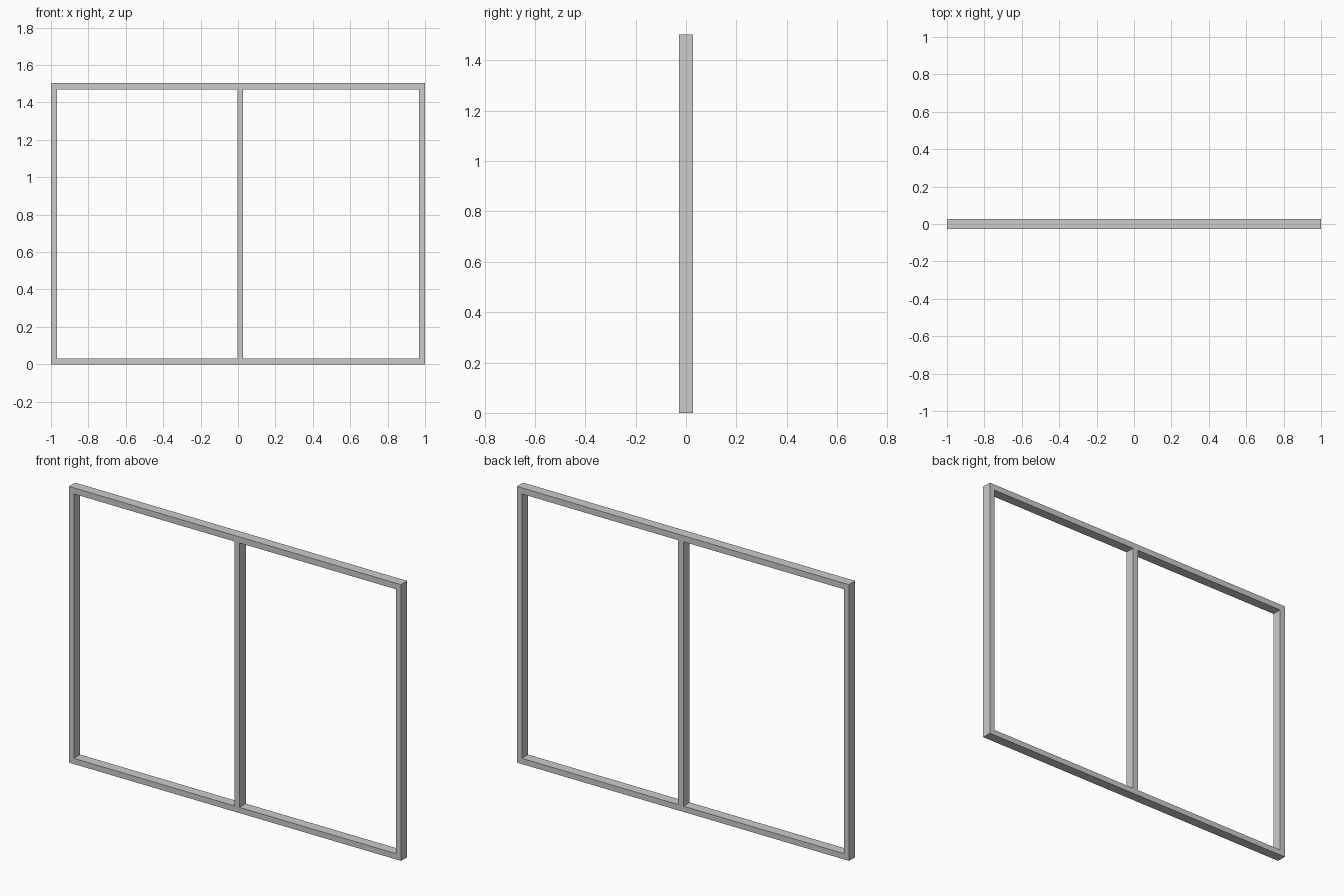
import bpy

if "Cube" in bpy.data.objects:
    bpy.data.objects.remove(bpy.data.objects["Cube"])

HALF_W, HEIGHT, DEPTH = 1.0, 1.503, 0.054
T = 0.031          # bar thickness
T_TOP = 0.033      # top rail thickness


def bar(name, x0, x1, z0, z1):
    """Box spanning the given front-view rectangle, full frame depth."""
    bpy.ops.mesh.primitive_cube_add(size=1, location=((x0 + x1) / 2, 0, (z0 + z1) / 2))
    ob = bpy.context.object
    ob.name = name
    ob.scale = (x1 - x0, DEPTH, z1 - z0)
    bpy.ops.object.transform_apply(location=False, rotation=False, scale=True)
    return ob


# Horizontal rails
bar("bottom_rail", -HALF_W, HALF_W, 0, T)
bar("top_rail", -HALF_W, HALF_W, HEIGHT - T_TOP, HEIGHT)

# Upright posts fitted between the rails; the middle one sits just right of centre
for name, x in (("left_post", -HALF_W), ("middle_post", -0.003), ("right_post", HALF_W - T)):
    bar(name, x, x + T, T, HEIGHT - T_TOP)
